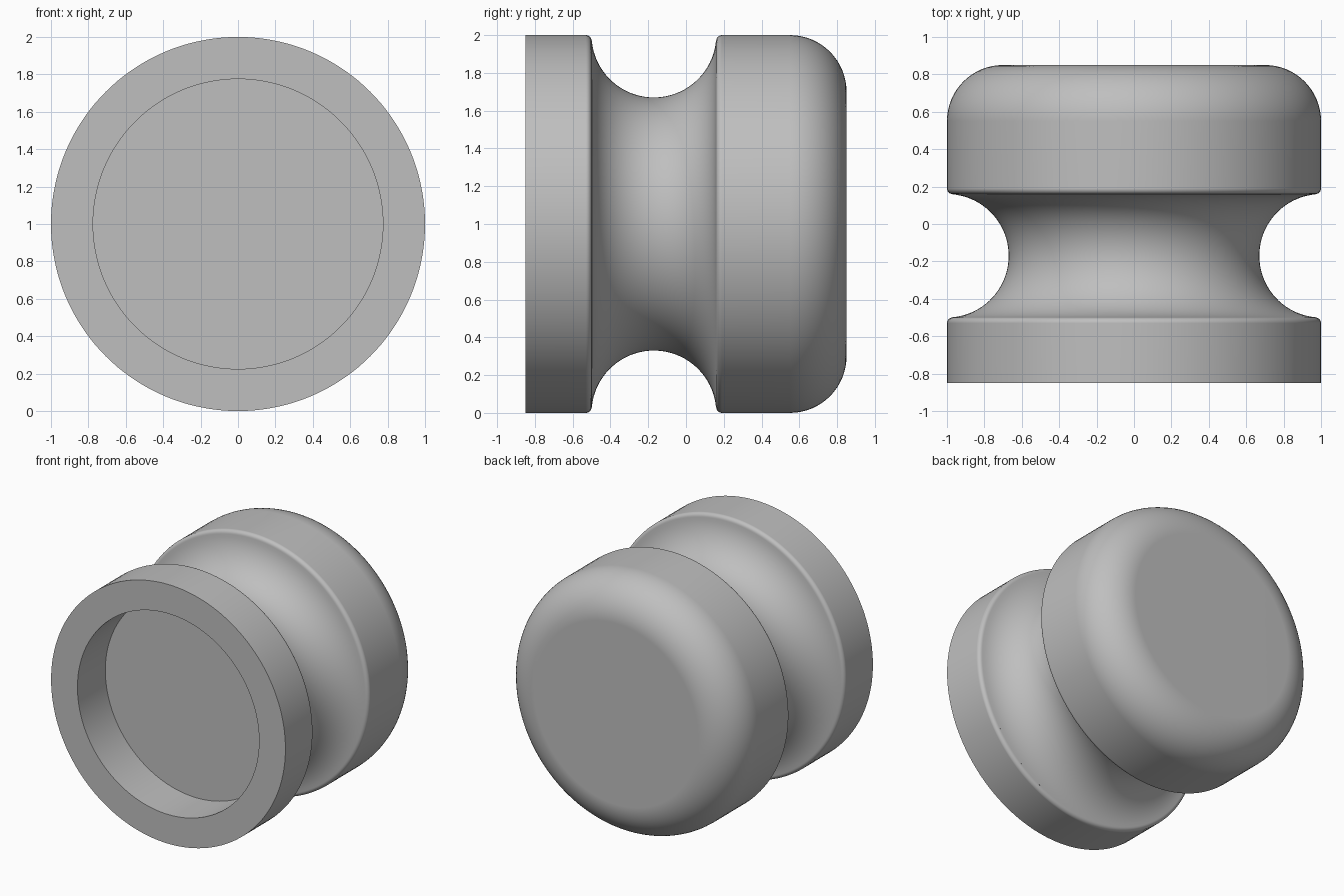
import bpy, bmesh
from math import sin, cos, radians, tau
from mathutils import Vector

cube = bpy.data.objects.get("Cube")
if cube:
    bpy.data.objects.remove(cube)


def arc(y, r, radius, start, end, steps):
    """Points (y, r) along an arc, angles in degrees from +y towards +r."""
    angles = [radians(start + (end - start) * i / steps) for i in range(steps + 1)]
    return [(y + radius * cos(a), r + radius * sin(a)) for a in angles]


# Plain grey material
grey = bpy.data.materials.new("grey")
grey.use_nodes = True
colour = (0.52, 0.52, 0.52, 1)
grey.diffuse_color = colour
grey.node_tree.nodes["Principled BSDF"].inputs["Base Color"].default_value = colour

# Half profile: front recess, front flange, groove, rounded back
front, back = -0.85, 0.85
lip, groove, mid = 0.03, 0.33, -0.17
profile = [(front + 0.34, 0), (front + 0.34, 0.775), (front, 0.775), (front, 1)]
profile += arc(mid - groove - lip, 1 - lip, lip, 90, 0, 6)
profile += arc(mid, 1, groove, 185, 355, 40)
profile += arc(mid + groove + lip, 1 - lip, lip, 180, 90, 6)
profile += arc(back - 0.3, 0.7, 0.3, 90, 0, 16)
profile += [(back, 0)]

# Turn the profile around the front-to-back axis
bm = bmesh.new()
verts = [bm.verts.new((r, y, 1)) for y, r in profile]
edges = [bm.edges.new(pair) for pair in zip(verts, verts[1:])]
bmesh.ops.spin(bm, geom=verts + edges, cent=Vector((0, 0, 1)), axis=Vector((0, 1, 0)),
               angle=tau, steps=144, use_duplicate=False)
bmesh.ops.remove_doubles(bm, verts=bm.verts[:], dist=0.0005)
bmesh.ops.recalc_face_normals(bm, faces=bm.faces[:])
mesh = bpy.data.meshes.new("grooved_knob")
bm.to_mesh(mesh)
bm.free()
mesh.materials.append(grey)

knob = bpy.data.objects.new("grooved_knob", mesh)
bpy.context.collection.objects.link(knob)
bpy.ops.object.select_all(action="DESELECT")
knob.select_set(True)
bpy.context.view_layer.objects.active = knob
bpy.ops.object.shade_smooth_by_angle(angle=radians(35))

# Keep the flat end faces evenly shaded
weighted = knob.modifiers.new("weighted_normals", "WEIGHTED_NORMAL")
weighted.keep_sharp = True
